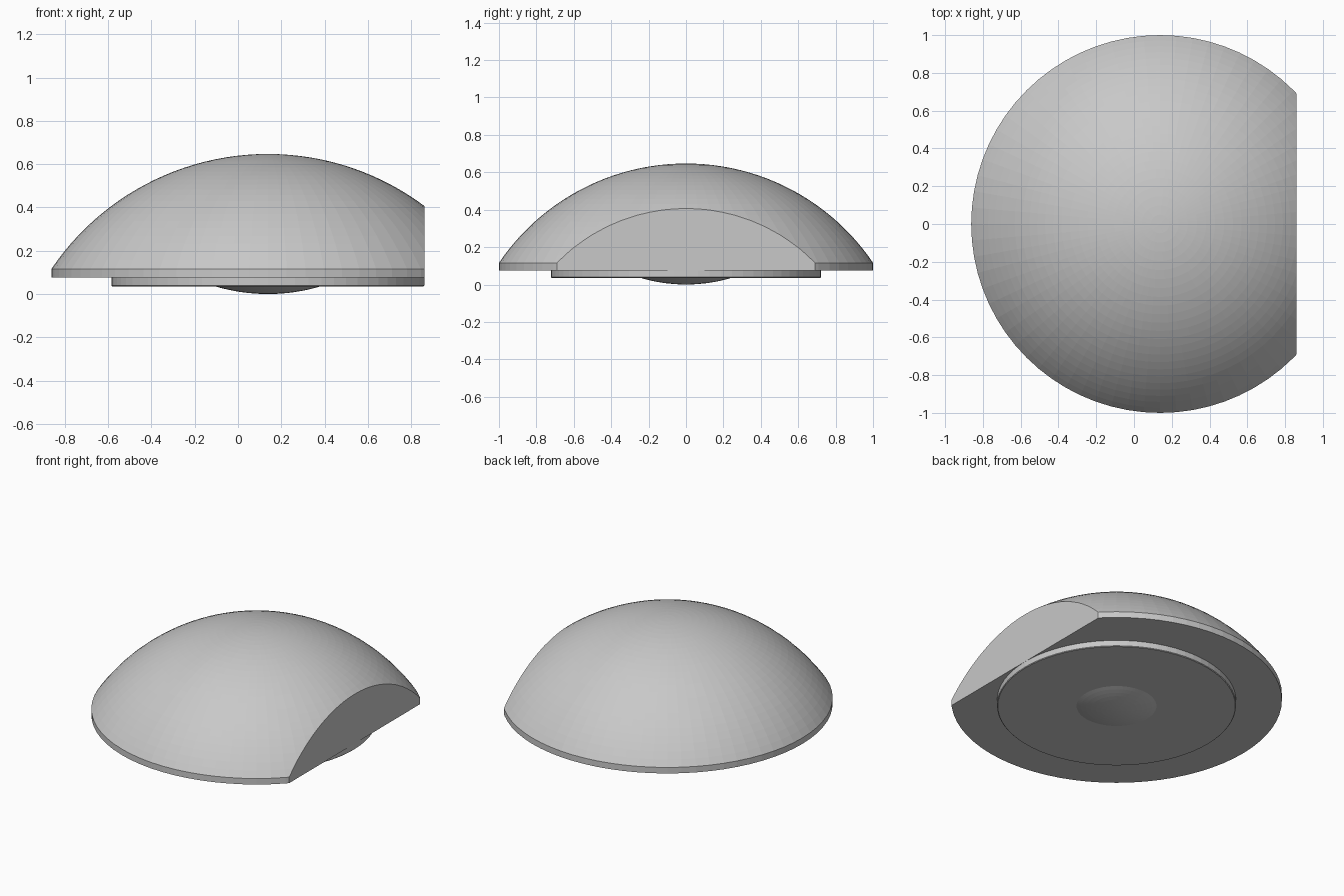
import bpy, bmesh, math

if "Cube" in bpy.data.objects:
    bpy.data.objects.remove(bpy.data.objects["Cube"])

CX = 0.138      # x of the turning axis
CUT_X = 0.861   # flat side plane
SIDES = 72

grey = bpy.data.materials.new("light_grey")
grey.diffuse_color = (0.58, 0.58, 0.58, 1)
grey.use_nodes = True
grey.node_tree.nodes["Principled BSDF"].inputs["Base Color"].default_value = grey.diffuse_color


def lathe(name, profile, cut_x=None):
    """Turn an (r, z) profile about the axis, optionally sliced flat at cut_x."""
    bm = bmesh.new()
    verts = [bm.verts.new((CX + r, 0, z)) for r, z in profile]
    edges = [bm.edges.new(p) for p in zip(verts, verts[1:])]
    bmesh.ops.spin(bm, geom=verts + edges, cent=(CX, 0, 0), axis=(0, 0, 1),
                   angle=math.tau, steps=SIDES, use_duplicate=False)
    bmesh.ops.remove_doubles(bm, verts=bm.verts, dist=1e-4)
    if cut_x is not None:
        res = bmesh.ops.bisect_plane(bm, geom=bm.verts[:] + bm.edges[:] + bm.faces[:],
                                     plane_co=(cut_x, 0, 0), plane_no=(1, 0, 0),
                                     clear_outer=True)
        cut = [e for e in res["geom_cut"] if isinstance(e, bmesh.types.BMEdge)]
        bmesh.ops.contextual_create(bm, geom=cut)
    bmesh.ops.recalc_face_normals(bm, faces=bm.faces)
    mesh = bpy.data.meshes.new(name)
    bm.to_mesh(mesh)
    bm.free()
    mesh.materials.append(grey)
    obj = bpy.data.objects.new(name, mesh)
    bpy.context.collection.objects.link(obj)
    return obj


def cap(radius, z_rim, z_pole, n):
    """Spherical cap points from rim to pole."""
    h = abs(z_pole - z_rim)
    R = (radius ** 2 + h ** 2) / (2 * h)
    s = 1 if z_pole > z_rim else -1
    a = math.asin(radius / R)
    return [(R * math.sin(a * (1 - i / n)),
             z_pole - s * R * (1 - math.cos(a * (1 - i / n)))) for i in range(n + 1)]


# domed cover with a thin straight rim and one flat side
lathe("dome", [(0, 0.076), (1, 0.076)] + cap(1.0, 0.116, 0.647, 24), CUT_X)

# stepped base plate with a slightly softened lower edge
lathe("base_plate", [(0, 0.035), (0.718, 0.035), (0.7225, 0.039), (0.7225, 0.09), (0, 0.09)])

# shallow bulge under the base
lathe("bottom_bulge", [(0, 0.045), (0.245, 0.045)] + cap(0.245, 0.036, 0.0, 8))
